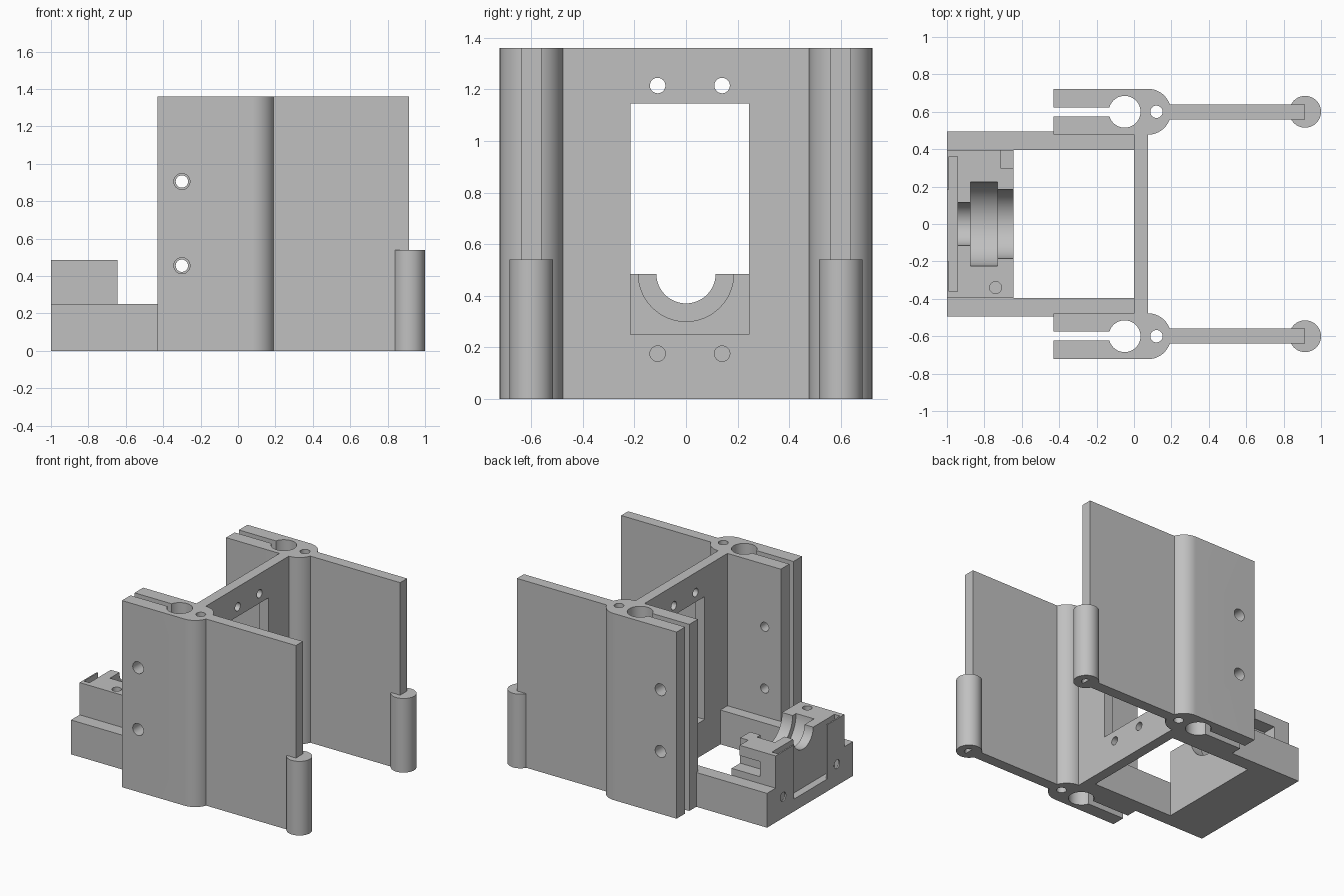
import bpy, bmesh, math
from mathutils import Matrix, Vector

if "Cube" in bpy.data.objects:
    bpy.data.objects.remove(bpy.data.objects["Cube"], do_unlink=True)

grey = bpy.data.materials.new("plain_grey")
grey.use_nodes = True
COLOUR = (0.53, 0.53, 0.53, 1)
grey.diffuse_color = COLOUR
grey.node_tree.nodes["Principled BSDF"].inputs["Base Color"].default_value = COLOUR

H = 1.36            # full height
C = 0.6             # distance of each clamp from the centre line
R = 0.1225          # half width of a clamp


def finish(name, bm):
    bmesh.ops.recalc_face_normals(bm, faces=bm.faces)
    mesh = bpy.data.meshes.new(name)
    bm.to_mesh(mesh)
    bm.free()
    mesh.materials.append(grey)
    obj = bpy.data.objects.new(name, mesh)
    bpy.context.collection.objects.link(obj)
    return obj


def box(name, x, y, z):
    bm = bmesh.new()
    bmesh.ops.create_cube(bm, size=1)
    for v in bm.verts:
        v.co = [lo + (c + 0.5) * (hi - lo) for c, (lo, hi) in zip(v.co, (x, y, z))]
    return finish(name, bm)


def rod(name, start, end, radius, sides=48):
    a, b = Vector(start), Vector(end)
    turn = (b - a).to_track_quat('Z', 'Y').to_matrix().to_4x4()
    bm = bmesh.new()
    bmesh.ops.create_cone(bm, cap_ends=True, segments=sides, radius1=radius, radius2=radius,
                          depth=(b - a).length, matrix=Matrix.Translation((a + b) / 2) @ turn)
    return finish(name, bm)


def extrude(name, outline, height):
    bm = bmesh.new()
    face = bm.faces.new([bm.verts.new((x, y, 0)) for x, y in outline])
    top = bmesh.ops.extrude_face_region(bm, geom=[face])["geom"]
    bmesh.ops.translate(bm, vec=(0, 0, height),
                        verts=[g for g in top if isinstance(g, bmesh.types.BMVert)])
    return finish(name, bm)


def cut(obj, cutters):
    # Subtract every cutter, bake the result and remove the cutters
    for cutter in cutters:
        cutter.hide_render = True
        mod = obj.modifiers.new("cut", 'BOOLEAN')
        mod.operation = 'DIFFERENCE'
        mod.solver = 'EXACT'
        mod.object = cutter
    bpy.context.view_layer.update()
    baked = bpy.data.meshes.new_from_object(obj.evaluated_get(bpy.context.evaluated_depsgraph_get()))
    obj.modifiers.clear()
    obj.data = baked
    for cutter in cutters:
        bpy.data.objects.remove(cutter, do_unlink=True)


# Cross wall with a window and four screw holes
wall = box("cross_wall", (0, 0.075), (-0.48, 0.48), (0, H))
cuts = [box("window", (-0.1, 0.2), (-0.215, 0.245), (0.25, 1.145))]
for y in (-0.11, 0.14):
    for z in (0.175, 1.215):
        cuts.append(rod("screw", (-0.1, y, z), (0.2, y, z), 0.03))
cut(wall, cuts)

# Split clamps, fins, end posts and base arms on both sides
for side, s in (("left", 1), ("right", -1)):
    outline = [(-0.43, s * (C - R)), (-0.43, s * (C + R))]
    for i in range(33):
        a = math.pi * (0.5 - i / 32)
        outline.append((0.075 + R * math.cos(a), s * (C + R * math.sin(a))))
    clamp = extrude(side + "_clamp", outline, H)
    slot = sorted((s * (C - 0.024), s * (C + 0.024)))
    cuts = [rod("bore", (-0.05, s * C, -0.1), (-0.05, s * C, H + 0.1), 0.085),
            rod("pin", (0.12, s * C, -0.1), (0.12, s * C, H + 0.1), 0.033),
            box("slot", (-0.5, -0.1), slot, (-0.1, H + 0.1))]
    for z in (0.455, 0.905):
        cuts.append(rod("bolt_outer", (-0.3, s * C, z), (-0.3, s * 0.8, z), 0.043))
        cuts.append(rod("bolt_inner", (-0.3, s * 0.4, z), (-0.3, s * C, z), 0.033))
    cut(clamp, cuts)

    fin = sorted((s * (C - 0.04), s * (C + 0.04)))
    box(side + "_fin", (0.19, 0.915), fin, (0, H))
    post = rod(side + "_end_post", (0.915, s * C, 0), (0.915, s * C, 0.54), 0.085)
    cut(post, [rod("post_hole", (0.915, s * C, -0.1), (0.915, s * C, 0.1), 0.032)])

    box(side + "_base_arm_front", (-1, -0.43), sorted((s * 0.396, s * 0.495)), (0, 0.25))
    box(side + "_base_arm_rear", (-0.43, 0), sorted((s * 0.396, s * 0.478)), (0, 0.25))

# Cradle block with a stepped half round seat
TOP = 0.485
block = box("cradle_block", (-1, -0.645), (-0.396, 0.396), (0, TOP))
cuts = [rod("seat", (x0, 0, TOP), (x1, 0, TOP), r, 64)
        for x0, x1, r in ((-1.1, -0.8, 0.115), (-0.875, -0.73, 0.225), (-0.8, -0.5, 0.185))]
# Plate groove, its open face, and the side notches
cuts += [box("groove", (-0.99, -0.945), (-0.36, 0.36), (0.09, 0.6)),
         box("opening", (-1.1, -0.945), (-0.2, 0.185), (0.09, 0.6)),
         box("step", (-0.71, -0.5), (0.297, 0.5), (0.3, 0.6)),
         box("notch", (-0.875, -0.6), (0.297, 0.5), (0.3, 0.41)),
         rod("top_hole", (-0.74, -0.34, 0.25), (-0.74, -0.34, 0.6), 0.032)]
for y in (-0.31, 0.31):
    cuts.append(rod("face_hole", (-1.1, y, 0.155), (-0.85, y, 0.155), 0.032))
cut(block, cuts)

# Smooth the round surfaces and keep the edges crisp
bpy.ops.object.select_all(action='DESELECT')
for obj in bpy.context.scene.objects:
    if obj.type == 'MESH':
        obj.select_set(True)
        bpy.context.view_layer.objects.active = obj
bpy.ops.object.shade_smooth_by_angle(angle=math.radians(30))
